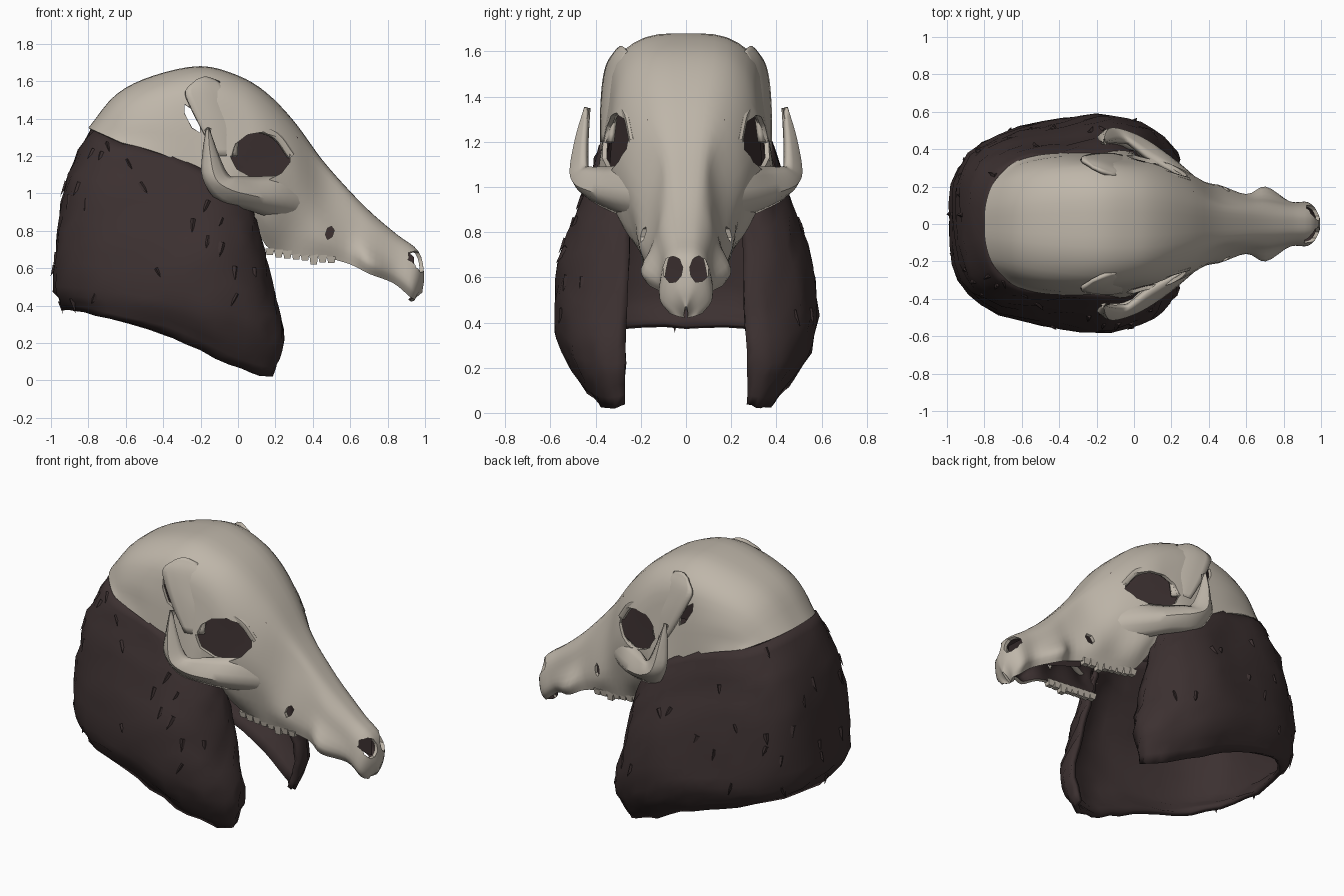
import bpy, bmesh, math, random
from mathutils import Vector, Matrix

if "Cube" in bpy.data.objects:
    bpy.data.objects.remove(bpy.data.objects["Cube"])
random.seed(4)


def material(name, color):
    m = bpy.data.materials.new(name)
    m.diffuse_color = (*color, 1)
    m.use_nodes = True
    m.node_tree.nodes["Principled BSDF"].inputs["Base Color"].default_value = m.diffuse_color
    return m


BONE = material("bone", (0.52, 0.47, 0.40))
FUR = material("dark_fur", (0.045, 0.03, 0.03))


def make(name, verts, faces, *mats):
    me = bpy.data.meshes.new(name)
    me.from_pydata(verts, [], faces)
    ob = bpy.data.objects.new(name, me)
    bpy.context.collection.objects.link(ob)
    for m in mats:
        me.materials.append(m)
    return ob


def smooth(ob, angle=40):
    bpy.ops.object.select_all(action='DESELECT')
    bpy.context.view_layer.objects.active = ob
    ob.select_set(True)
    bpy.ops.object.shade_smooth_by_angle(angle=math.radians(angle))


def apply_all(ob):
    bpy.context.view_layer.objects.active = ob
    for m in list(ob.modifiers):
        bpy.ops.object.modifier_apply(modifier=m.name)


def spline(pts, n):
    """Catmull-Rom curve through pts, n steps per span."""
    p = [Vector(q) for q in pts]
    p = [2 * p[0] - p[1]] + p + [2 * p[-1] - p[-2]]
    out = []
    for i in range(1, len(p) - 2):
        a, b, c, d = p[i - 1:i + 3]
        for k in range(n):
            t = k / n
            out.append(0.5 * (2 * b + (c - a) * t + (2 * a - 5 * b + 4 * c - d) * t * t
                              + (3 * b - a - 3 * c + d) * t ** 3))
    return out + [p[-2]]


def loft(name, rows, nr, nc, *mats):
    rows = [spline(r, nc) for r in rows]
    cols = [spline(c, nr) for c in zip(*rows)]
    rows = list(zip(*cols))
    w = len(rows[0])
    faces = [(i * w + j, i * w + w + j, i * w + w + j + 1, i * w + j + 1)
             for i in range(len(rows) - 1) for j in range(w - 1)]
    return make(name, [v for r in rows for v in r], faces, *mats)


def flip_y(p):
    return (p[0], -p[1], p[2])


def thicken(ob, t, inner=0):
    m = ob.modifiers.new("thickness", 'SOLIDIFY')
    m.thickness, m.offset, m.material_offset = t, -1, inner


def mirror(ob):
    ob.modifiers.new("mirror", 'MIRROR').use_axis = (False, True, False)


# skull shell: x, lean, top z, bottom z, then half widths from crown to lower edge
LEVELS = (0, .03, .2, .5, .8, 1)
SKULL = [
    (-.80, .18, 1.35, 1.27, .10, .20, .27, .32, .34),
    (-.65, .15, 1.53, 1.24, .13, .25, .32, .35, .37),
    (-.45, .09, 1.63, 1.19, .16, .29, .35, .37, .38),
    (-.20, .00, 1.68, 1.10, .18, .31, .35, .37, .38),
    (0.00, .00, 1.63, 1.00, .18, .295, .34, .37, .38),
    (0.15, .00, 1.54, 0.72, .17, .285, .335, .31, .20),
    (0.30, .00, 1.385, 0.67, .13, .225, .27, .23, .19),
    (0.45, .00, 1.18, 0.66, .09, .13, .18, .21, .18),
    (0.60, .00, 1.01, 0.62, .07, .11, .14, .16, .15),
    (0.72, -.02, 0.89, 0.57, .06, .11, .14, .20, .17),
    (0.85, -.02, 0.78, 0.52, .05, .09, .11, .12, .09),
    (0.965, -.05, 0.69, 0.45, .045, .085, .11, .115, .08),
    (0.995, -.05, 0.565, 0.43, .03, .05, .065, .06, .045),
    (0.985, -.06, 0.47, 0.42, .004, .006, .008, .008, .006),
]
rows = []
for x, lean, zt, zb, *w in SKULL:
    half = [(x + lean * f, y, zt + (zb - zt) * f) for f, y in zip(LEVELS, [0] + w)]
    rows.append([flip_y(p) for p in half[:0:-1]] + half)
skull = loft("skull", rows, 4, 3, BONE, FUR)
thicken(skull, .02, 1)
apply_all(skull)


# openings: centre, radii, euler rotation, sides (cylinder axis along y)
def cutter(c, r, rot, sides):
    bm = bmesh.new()
    bmesh.ops.create_cone(bm, cap_ends=True, segments=sides, radius1=1, radius2=1, depth=2,
                          matrix=Matrix.Rotation(math.pi / 2, 4, 'X'))
    for v in bm.verts:
        k = random.uniform(.92, 1.06)
        v.co = Vector((v.co.x * r[0] * k, v.co.y * r[1], v.co.z * r[2] * k))
    me = bpy.data.meshes.new("hole_cutter")
    bm.to_mesh(me)
    bm.free()
    me.materials.append(BONE)
    ob = bpy.data.objects.new("hole_cutter", me)
    bpy.context.collection.objects.link(ob)
    ob.location, ob.rotation_euler, ob.hide_render = c, rot, True
    return ob


HOLES = [
    ((.125, .36, 1.2), (.16, .16, .125), (0, .1, 0), 11),      # eye socket
    ((-.245, .38, 1.40), (.028, .07, .09), (0, -.5, 0), 6),    # temple slit
    ((.49, .2, .79), (.022, .06, .038), (0, .3, 0), 6),        # muzzle opening
    ((.965, .058, .635), (.045, .09, .06), (0, 0, math.pi / 2), 9),  # nostril
]
for c, r, rot, sides in HOLES:
    for s in (1, -1):
        cut = cutter((c[0], s * c[1], c[2]), r, (rot[0], rot[1], s * rot[2]), sides)
        m = skull.modifiers.new("hole", 'BOOLEAN')
        m.operation, m.solver, m.object = 'DIFFERENCE', 'EXACT', cut
        apply_all(skull)
        bpy.data.objects.remove(cut)
smooth(skull)

# dark lining behind each eye socket, and a partition inside the muzzle
LINING = [
    [(-.10, .30, 1.38), (-.10, .33, 1.2), (-.10, .34, 1.02)],
    [(.12, .25, 1.38), (.12, .26, 1.2), (.12, .28, 1.02)],
    [(.32, .17, 1.30), (.32, .20, 1.17), (.32, .22, 1.02)],
]
lining = loft("eye_lining", LINING, 3, 3, FUR)
mirror(lining)
smooth(lining)
OUTLINE = [(.4, .72), (.9, .56), (.94, .56), (.94, .66), (.6, .95), (.4, .95)]
make("muzzle_partition", [(x, 0, z) for x, z in OUTLINE], [tuple(range(len(OUTLINE)))], FUR)

# cheek arch with upright prong: upper/front edge, middle, lower/back edge
ARCH = [
    [(-.15, .44, 1.34), (-.16, .45, 1.355), (-.17, .44, 1.35)],
    [(-.10, .45, 1.20), (-.15, .49, 1.22), (-.19, .45, 1.22)],
    [(-.05, .45, 1.10), (-.12, .515, 1.08), (-.19, .47, 1.08)],
    [(.00, .43, 1.09), (-.04, .50, 1.02), (-.10, .43, .95)],
    [(.10, .35, 1.09), (.07, .45, .99), (.05, .37, .91)],
    [(.25, .27, 1.09), (.22, .345, .96), (.18, .28, .87)],
    [(.40, .16, 1.03), (.38, .205, .94), (.34, .18, .84)],
]
# temple flange: front edge on the skull, flared rear edge
FLANGE = [
    [(.00, .335, 1.20), (-.05, .365, 1.20), (-.11, .38, 1.20)],
    [(.00, .32, 1.33), (-.10, .36, 1.34), (-.19, .38, 1.34)],
    [(-.03, .305, 1.43), (-.14, .35, 1.45), (-.255, .37, 1.47)],
    [(-.05, .28, 1.54), (-.18, .33, 1.56), (-.28, .35, 1.55)],
    [(-.10, .26, 1.60), (-.17, .285, 1.625), (-.22, .31, 1.61)],
]
for name, rows, t in (("cheek_arch", ARCH, .03), ("temple_flange", FLANGE, .02)):
    ob = loft(name, rows, 4, 3, BONE)
    # keep the outer side facing away from the middle
    if sum(p.normal.y * p.area for p in ob.data.polygons) < 0:
        ob.data.flip_normals()
    thicken(ob, t)
    mirror(ob)
    smooth(ob)

# slim brow rim over the eye socket
RIM = [(-.05, .35, 1.2), (-.02, .33, 1.29), (.08, .30, 1.345), (.2, .26, 1.31), (.285, .235, 1.2)]
path = spline(RIM, 4)
rings = []
for i, p in enumerate(path):
    d = (path[min(i + 1, len(path) - 1)] - path[max(i - 1, 0)]).normalized()
    a = Vector((0, 1, 0))
    a = (a - d * a.dot(d)).normalized()
    b = d.cross(a)
    rings += [p + .022 * (.8 * math.cos(k * math.pi / 4) * a + math.sin(k * math.pi / 4) * b)
              for k in range(8)]
faces = [(i * 8 + k, i * 8 + (k + 1) % 8, i * 8 + 8 + (k + 1) % 8, i * 8 + 8 + k)
         for i in range(len(path) - 1) for k in range(8)]
rim = make("brow_rim", rings, faces, BONE)
mirror(rim)
smooth(rim)

# cheek teeth
verts, faces = [], []
for i in range(8):
    x, y, z, h = .17 + .047 * i, .18 - .003 * i, .705 - .006 * i, random.uniform(.035, .06)
    n = len(verts)
    for k, dz in ((1, 0), (.7, -h)):
        verts.extend([(x + a * .024 * k, y + b * .022 * k, z + dz)
                      for a, b in ((-1, -1), (1, -1), (1, 1), (-1, 1))])
    faces.extend(tuple(n + q for q in f) for f in
                 ((0, 1, 2, 3), (7, 6, 5, 4), (0, 4, 5, 1), (1, 5, 6, 2), (2, 6, 7, 3), (3, 7, 4, 0)))
mirror(make("teeth", verts, faces, BONE))

# fur drape: stations from the back centre round to the front edge, top to bottom
DRAPE = [
    [(-.78, 0, 1.345), (-.91, 0, 1.1), (-.96, 0, .8), (-.99, 0, .52), (-.93, 0, .375)],
    [(-.74, .23, 1.32), (-.86, .27, 1.1), (-.92, .30, .8), (-.94, .30, .5), (-.88, .27, .37)],
    [(-.61, .34, 1.27), (-.68, .41, 1.05), (-.72, .46, .75), (-.72, .48, .48), (-.68, .44, .33)],
    [(-.35, .37, 1.20), (-.37, .44, 1.0), (-.38, .53, .7), (-.38, .56, .42), (-.38, .47, .24)],
    [(-.13, .38, 1.10), (-.12, .47, .92), (-.12, .56, .65), (-.12, .57, .33), (-.12, .45, .12)],
    [(.02, .35, 1.0), (.05, .43, .8), (.08, .50, .5), (.11, .49, .25), (.07, .39, .04)],
    [(.07, .30, .95), (.12, .33, .75), (.18, .36, .47), (.23, .38, .22), (.17, .33, .02)],
    [(.07, .25, .95), (.12, .25, .75), (.19, .26, .47), (.235, .27, .22), (.18, .27, .04)],
]
rows = [[flip_y(p) for p in r] for r in DRAPE[:0:-1]] + DRAPE
drape = loft("fur_drape", rows, 3, 4, FUR)
for v in drape.data.vertices:
    v.co += v.normal * random.uniform(-.01, .01)
thicken(drape, .03)
smooth(drape, 50)

# fur tufts: flat spikes lying downward on the drape
verts, faces = [], []
for p in random.sample(list(drape.data.polygons), 90):
    c, nrm = p.center, p.normal
    if (abs(c.y) < .45 and c.x > -.5) or c.z < .42:
        continue
    down = Vector((random.uniform(-.6, .6), 0, -1))
    down = (down - nrm * down.dot(nrm)).normalized()
    side = nrm.cross(down) * random.uniform(.015, .03)
    n = len(verts)
    base = c - nrm * .01
    verts += [base + side, base - side, base + nrm * .02,
              c + down * random.uniform(.05, .09) + nrm * .008]
    faces += [(n, n + 2, n + 3), (n + 2, n + 1, n + 3), (n + 1, n, n + 3), (n, n + 1, n + 2)]
make("fur_tufts", verts, faces, FUR)
